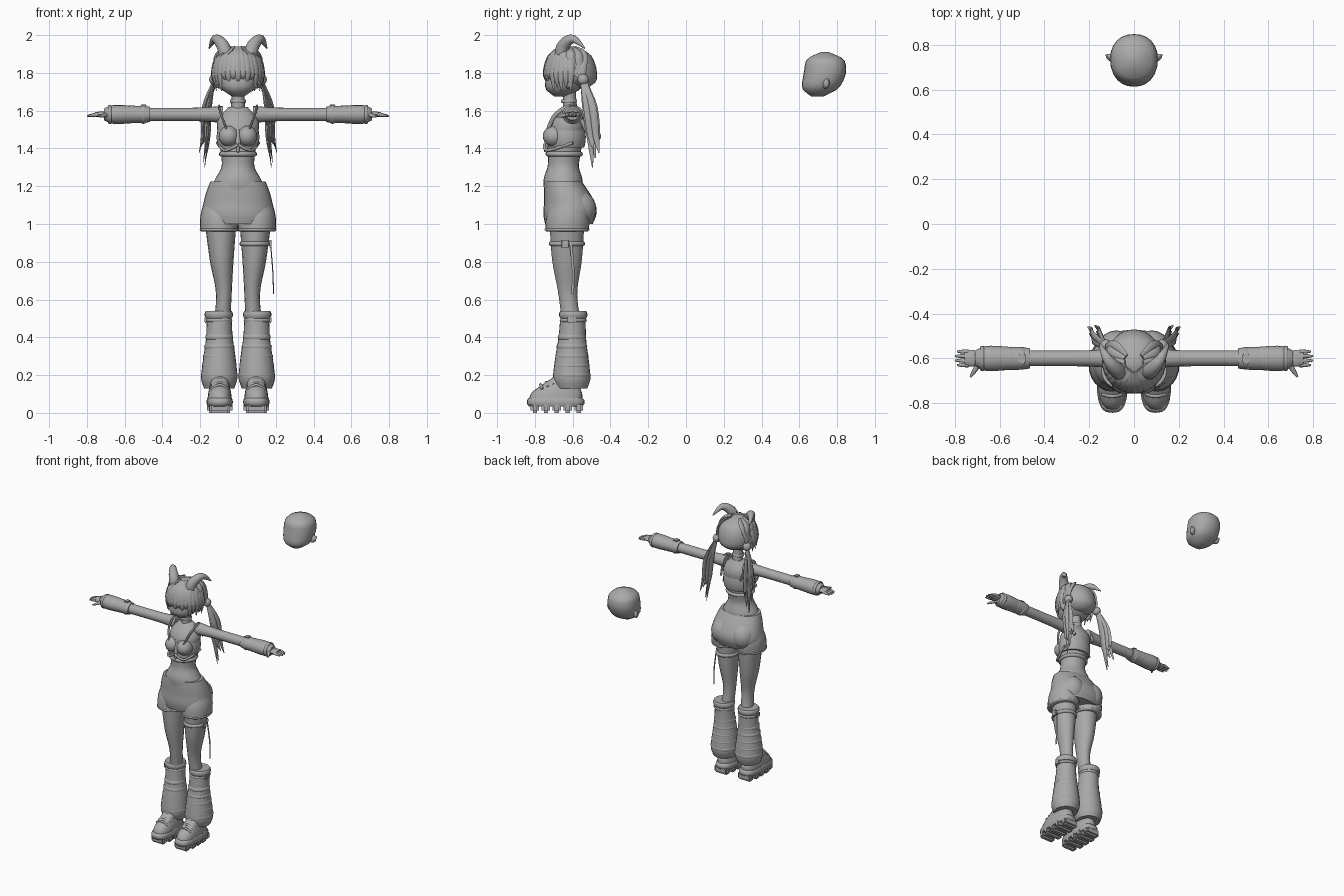
import bpy, bmesh, math, random
from mathutils import Vector

if "Cube" in bpy.data.objects:
    bpy.data.objects.remove(bpy.data.objects["Cube"])
random.seed(4)

grey = bpy.data.materials.new("plain grey")
grey.use_nodes = True
tone = (0.4, 0.4, 0.4, 1)
grey.diffuse_color = tone
grey.node_tree.nodes["Principled BSDF"].inputs["Base Color"].default_value = tone

UP = Vector((0, 0, 1))
BACK = Vector((0, 1, 0))
SIDE = Vector((1, 0, 0))
BODY = -0.6 * BACK
SPARE = 0.735 * BACK


def spot(x, depth, height, origin=BODY):
    return origin + Vector((x, depth, height))


def blend(values, t):
    # smooth curve through evenly spaced values
    last = len(values) - 1
    if last == 0:
        return values[0]
    i = min(int(t * last), last - 1)
    t = t * last - i
    before, start, end, after = (values[max(0, min(last, i + k))] for k in (-1, 0, 1, 2))
    leave, arrive = (end - before) / 2, (after - start) / 2
    ease = t * t * (3 - 2 * t)
    swing = t * (1 - t)
    return start + (end - start) * ease + leave * swing * (1 - t) - arrive * swing * t


def finish(name, bm, mirror):
    bmesh.ops.recalc_face_normals(bm, faces=bm.faces)
    mesh = bpy.data.meshes.new(name)
    bm.to_mesh(mesh)
    bm.free()
    mesh.materials.append(grey)
    part = bpy.data.objects.new(name, mesh)
    bpy.context.collection.objects.link(part)
    bpy.ops.object.select_all(action="DESELECT")
    part.select_set(True)
    bpy.context.view_layer.objects.active = part
    bpy.ops.object.shade_smooth_by_angle(angle=math.radians(50))
    if mirror:
        part.modifiers.new("other side", "MIRROR")


def sweep(name, path, widths, flat=(1,), ref=BACK, axis=None, steps=12, sides=16,
          square=1, mirror=False):
    # oval tube along a path; flat is its thickness towards ref, as a share of its width
    bm = bmesh.new()
    loops = []
    for k in range(steps + 1):
        t = k / steps
        centre, width = blend(path, t), blend(widths, t)
        ahead = blend(path, min(t + .02, 1)) - blend(path, max(t - .02, 0))
        tangent = (axis or ahead).normalized()
        across = tangent.cross(ref).normalized()
        thick = across.cross(tangent) * blend(flat, t)
        loop = []
        for i in range(sides):
            c, s = math.cos(math.tau * i / sides), math.sin(math.tau * i / sides)
            c, s = math.copysign(abs(c) ** square, c), math.copysign(abs(s) ** square, s)
            loop.append(bm.verts.new(centre + width * (across * c + thick * s)))
        loops.append(loop)
    for low, high in zip(loops, loops[1:]):
        for i in range(sides):
            j = (i + 1) % sides
            bm.faces.new((low[i], low[j], high[j], high[i]))
    bm.faces.new(loops[0])
    bm.faces.new(loops[-1])
    finish(name, bm, mirror)


def band(name, centre, axis, width, height, flat=1, mirror=False):
    # short rounded ring around a limb or the torso
    ends = [centre - axis * height / 2, centre + axis * height / 2]
    sweep(name, ends, [width * .92, width, width, width * .92], flat=[flat], steps=6,
          sides=24, mirror=mirror)


def ball(name, centre, size, mirror=False):
    bm = bmesh.new()
    bmesh.ops.create_uvsphere(bm, u_segments=20, v_segments=12, radius=1)
    bmesh.ops.scale(bm, vec=size, verts=bm.verts)
    bmesh.ops.translate(bm, vec=centre, verts=bm.verts)
    finish(name, bm, mirror)


def block(name, centre, size, bevel=.004):
    bm = bmesh.new()
    bmesh.ops.create_cube(bm, size=1)
    bmesh.ops.scale(bm, vec=size, verts=bm.verts)
    bmesh.ops.translate(bm, vec=centre, verts=bm.verts)
    bmesh.ops.bevel(bm, geom=bm.edges[:], offset=bevel, segments=2, affect="EDGES")
    finish(name, bm, True)


def head(name, origin):
    sweep(name, [spot(0, -.04, 1.675, origin), spot(0, 0, 1.8, origin), spot(0, 0, 1.91, origin)],
          widths=[.03, .09, .105, .105, .09, .02], flat=[1.05], axis=UP, sides=24, square=.9)
    ball(name + " nose", spot(0, -.095, 1.735, origin), (.012, .02, .012))
    sweep(name + " ear", [spot(.085, 0, 1.735, origin), spot(.125, .02, 1.76, origin)],
          widths=[.022, .026, .004], flat=[.6], mirror=True)


head("spare head", SPARE)
head("head", BODY - BACK * .025)

# torso, neck and top
sweep("torso", [spot(0, -.05, 1.18), spot(0, -.05, 1.3), spot(0, -.035, 1.45), spot(0, -.01, 1.62)],
      widths=[.145, .125, .088, .09, .1, .11, .05], flat=[.7, .95, .9, .7], axis=UP,
      steps=24, sides=24)
sweep("neck", [spot(0, -.01, 1.56), spot(0, -.02, 1.72)], widths=[.045, .036, .036])
band("choker", spot(0, -.02, 1.65), UP, width=.042, height=.02)
band("under band", spot(0, -.045, 1.37), UP, width=.1, height=.025, flat=.98)
band("top wrap", spot(0, -.03, 1.46), UP, width=.112, height=.11, flat=.88)
ball("bust cup", spot(.048, -.1, 1.465), (.054, .058, .055), mirror=True)
sweep("shoulder strap",
      [spot(.06, -.13, 1.5), spot(.09, -.09, 1.58), spot(.1, 0, 1.62), spot(.08, .07, 1.5)],
      widths=[.011], flat=[.5], ref=SIDE, mirror=True)
sweep("rib strap", [spot(0, -.15, 1.42), spot(.07, -.13, 1.39), spot(.11, 0, 1.43)],
      widths=[.008], ref=UP, mirror=True)
sweep("front tie", [spot(0, -.12, 1.5), spot(0, -.145, 1.38)], widths=[.01, .014, .006])

# shorts
sweep("shorts hips", [spot(0, -.02, 1), spot(0, -.015, 1.1), spot(0, -.05, 1.225)],
      widths=[.17, .19, .175, .146], flat=[.74, .74, .68], axis=UP, sides=28, square=.9)
ball("seat fullness", spot(.08, .025, 1.08), (.09, .1, .1), mirror=True)
sweep("shorts leg", [spot(.1, -.03, .97), spot(.1, -.02, 1.1)], widths=[.1, .1, .085],
      flat=[1.15], axis=UP, sides=24, mirror=True)
band("shorts hem", spot(.1, -.03, .97), UP, width=.102, height=.02, flat=1.15, mirror=True)

# bare leg
sweep("leg", [spot(.092, -.03, 1), spot(.086, -.03, .8), spot(.075, -.025, .62),
              spot(.09, 0, .4), spot(.097, -.01, .15)],
      widths=[.083, .062, .041, .046, .04], flat=[1.1, 1.25, 1.2, 1.1, 1], axis=UP,
      steps=20, mirror=True)

# flared leg warmer with belted cuff
sweep("leg warmer", [spot(.1, -.005, .13), spot(.098, -.004, .33), spot(.1, .003, .54)],
      widths=[.08, .096, .09, .08, .07, .066, .062], flat=[1.03], axis=UP, steps=20,
      sides=24, mirror=True)
for k in range(5):
    band("warmer fold", spot(.099, -.004, .2 + .05 * k), UP, width=.097 - .006 * k,
         height=.03, flat=1.02, mirror=True)
band("cuff", spot(.102, .003, .52), UP, width=.074, height=.04, mirror=True)
band("cuff belt", spot(.102, .003, .49), UP, width=.071, height=.02, mirror=True)
block("cuff buckle", spot(.172, -.005, .493), (.012, .045, .032))

# chunky shoe
for k in range(5):
    block("sole lug", spot(.097, -.2 + .058 * k, .028), (.11 if k in (0, 4) else .135, .046, .056),
          bevel=.012)
sweep("sole", [spot(.097, -.09, .035), spot(.097, -.09, .08)], widths=[.064, .069, .069, .064],
      flat=[2.2], axis=UP, steps=6, sides=24, square=.7, mirror=True)
sweep("shoe upper", [spot(.097, -.09, .075), spot(.097, -.075, .13), spot(.097, -.02, .2)],
      widths=[.064, .06, .05, .044], flat=[2.2, 2.2, 1.9, 1.5], axis=UP, sides=20,
      square=.8, mirror=True)
band("shoe collar", spot(.097, -.03, .18), UP, width=.052, height=.03, flat=1.5, mirror=True)
for k in range(3):
    middle = spot(.097, -.17 + .03 * k, .15 + .012 * k)
    drop = .01 * BACK - .025 * UP
    sweep("shoe lace", [middle + drop - SIDE * .045, middle, middle + drop + SIDE * .045],
          widths=[.008], steps=6, sides=8, mirror=True)

# arm, sleeve and wrist belt
ARM = spot(0, 0, 1.58)
sweep("arm", [ARM + SIDE * .08, ARM + SIDE * .7], widths=[.045, .036, .035, .034, .024],
      mirror=True)
sweep("sleeve", [ARM + SIDE * .465, ARM + SIDE * .71],
      widths=[.04, .045, .046, .05, .048, .03], flat=[1.12], mirror=True)
for k in range(5):
    band("sleeve fold", ARM + SIDE * (.55 + .032 * k), SIDE, width=.046 + .001 * k,
         height=.02, flat=1.12, mirror=True)
band("wrist belt", ARM + SIDE * .5, SIDE, width=.049, height=.026, mirror=True)
block("belt buckle", ARM + SIDE * .5 + UP * .048, (.034, .04, .01))

# hand
sweep("palm", [ARM + SIDE * .69, ARM + SIDE * .757], widths=[.012, .015, .012], flat=[2.5],
      mirror=True)
for k in range(4):
    knuckle = ARM + SIDE * .74 + BACK * (.02 * k - .03)
    reach = .06 if k in (1, 2) else .05
    sweep("finger", [knuckle, knuckle + SIDE * reach - UP * .008], widths=[.01, .009, .004],
          sides=8, steps=6, mirror=True)
sweep("thumb", [ARM + SIDE * .69 - BACK * .02, ARM + SIDE * .73 - BACK * .083 - UP * .012],
      widths=[.014, .011, .005], ref=UP, sides=8, steps=6, mirror=True)

# curled horn
sweep("horn", [spot(.06, -.06, 1.87), spot(.078, -.05, 1.94), spot(.12, 0, 1.98),
               spot(.153, .065, 1.93)],
      widths=[.036, .036, .03, .018, .003], ref=SIDE, steps=16, mirror=True)

# hair cap, knots and hanging tails
sweep("hair cap", [spot(0, .03, 1.72), spot(0, 0, 1.83), spot(0, -.02, 1.94)],
      widths=[.05, .105, .122, .122, .1, .02], axis=UP, sides=28)
knot = spot(.125, .055, 1.765)
ball("hair knot", knot, (.028, .03, .03), mirror=True)
for k in range(8):
    stray = Vector((random.uniform(-.022, .022), random.uniform(-.025, .025), 0))
    sweep("tail strand", [knot, spot(.165, .09, 1.62) + stray, spot(.172, .11, 1.46) + stray,
                          spot(.188, .125, 1.3 + .025 * k) + stray],
          widths=[.014, .02, .016, .003], flat=[.4], ref=SIDE, sides=8, mirror=True)

# locks swept from the crown to the knots, and the fringe
for k in range(6):
    angle = math.radians(15 + 25 * k)
    out = SIDE * math.sin(angle) - BACK * math.cos(angle)
    sweep("swept lock", [spot(.015, -.015, 1.935) + out * .03, spot(.03, -.01, 1.9) + out * .08,
                         spot(.115, .02, 1.83) - BACK * .04 * math.cos(angle), knot],
          widths=[.014, .026, .024, .01], flat=[.4], ref=SIDE + UP, sides=8, mirror=True)
for k in range(-8, 9):
    angle = math.radians(k * 11.5)
    out = SIDE * math.sin(angle) - BACK * math.cos(angle)
    tip = (1.745 if abs(k) < 4 else 1.705) + .018 * (k % 2)
    sweep("fringe lock", [spot(0, -.02, 1.937) + out * .04, spot(0, -.015, 1.89) + out * .108,
                          spot(0, -.015, 1.8) + out * .135, spot(0, -.015, tip) + out * .122],
          widths=[.012, .021, .02, .003], flat=[.4], ref=out + UP * .2, sides=8)

# clasped band and loose ribbon on the left thigh
band("thigh band", spot(.09, -.03, .895), UP, width=.081, height=.025, flat=1.18)
sweep("band clasp", [spot(.172, -.04, .875), spot(.172, -.04, .915)], widths=[.006],
      flat=[3], square=.4)
sweep("loose ribbon", [spot(.172, -.01, .9), spot(.184, .003, .75), spot(.188, 0, .63)],
      widths=[.007], flat=[.4], ref=SIDE, sides=8)
